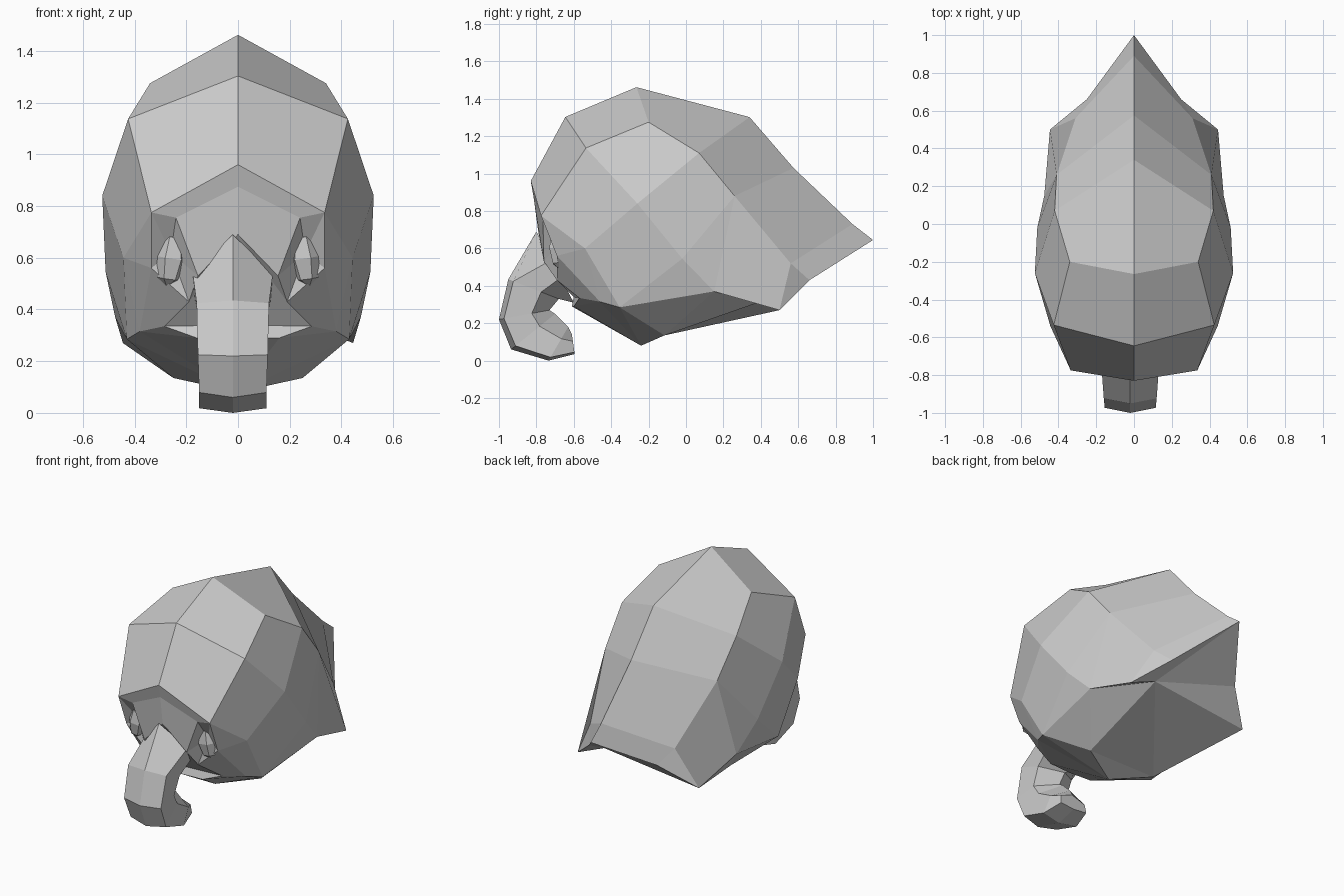
import bpy, bmesh

if "Cube" in bpy.data.objects:
    bpy.data.objects.remove(bpy.data.objects["Cube"])


def finish(bm, name):
    bmesh.ops.recalc_face_normals(bm, faces=bm.faces[:])
    me = bpy.data.meshes.new(name)
    bm.to_mesh(me)
    bm.free()
    ob = bpy.data.objects.new(name, me)
    bpy.context.collection.objects.link(ob)
    return ob


# Head: right half control points, mirrored (A crown line, B upper side, C lower side)
P = {
    "A0": (0, -.83, .96), "A1": (0, -.645, 1.303), "A2": (0, -.265, 1.462),
    "A3": (0, .34, 1.302), "A4": (0, .575, 1.03), "A5": (0, .89, .73), "T": (0, 1, .645),
    "B0": (.335, -.775, .775), "B1": (.425, -.535, 1.137), "B2": (.34, -.2, 1.275),
    "B3": (.42, .07, 1.11), "B4": (.41, .26, .88), "B5": (.31, .56, .52), "H": (.25, .66, .43),
    "C1": (.443, -.54, .6), "C2": (.525, -.26, .84), "C3": (.512, -.02, .545),
    "C4": (.475, .15, .37), "C5": (.445, .5, .27), "D": (.43, -.355, .285),
    # jaw
    "Q": (.25, -.115, .135), "P": (0, -.24, .08), "K": (.38, -.46, .315),
    "L": (.16, -.6, .29), "L0": (0, -.61, .29),
    # face and eye sockets
    "F0": (0, -.815, .875), "N": (0, -.79, .69), "Et": (.24, -.765, .755),
    "Ei": (.155, -.76, .53), "Eo": (.335, -.69, .56), "Ck": (.19, -.69, .43),
    "S": (.26, -.68, .62), "M": (.285, -.57, .335), "M0": (0, -.6, .34),
}
# Crown strip between the A and B rows
crown = [f"A{i} A{i+1} B{i+1} B{i}" for i in range(5)]
back_hem = ["A5 T H B5", "B5 H C5"]
sides = ["B0 B1 C2 C1", "B1 B2 B3 C2", "B3 B4 C3 C2", "B4 B5 C5 C4", "B4 C4 C3",
         "C1 C2 C3 D", "C3 C4 D", "C4 Q D"]
jaw = ["C1 D K", "D Q P", "D P K", "K P L", "L P L0", "M K L", "M M0 L0 L"]
face = ["A0 B0 Et F0", "F0 Et Ei N", "B0 C1 Eo", "C1 K Eo",
        "Eo K M Ck", "N Ei Ck", "N Ck M M0"]
# Eye socket: fan around the sunken point S
ring = ["Et", "B0", "Eo", "Ck", "Ei"]
socket = [f"S {a} {b}" for a, b in zip(ring, ring[1:] + ring[:1])]

bm = bmesh.new()
right, left = {}, {}
for k, (x, y, z) in P.items():
    right[k] = bm.verts.new((x, y, z))
    left[k] = bm.verts.new((-x, y, z)) if x else right[k]
for f in crown + back_hem + sides + jaw + face + socket:
    for side in (right, left):
        bm.faces.new([side[k] for k in f.split()])
# Hollow underside, fanned from a hub near the right back corner
hub = bm.verts.new((.25, .5, .35))
rim = [right[k] for k in ("Q", "C4", "C5", "H", "T")]
rim += [left[k] for k in ("H", "C5", "C4", "Q")] + [right["Q"]]
for a, b in zip(rim, rim[1:]):
    if a is left["C5"]:
        bm.faces.new((left["C5"], left["C4"], left["Q"]))
        bm.faces.new((hub, left["C5"], left["Q"]))
    elif a is not left["C4"]:
        bm.faces.new((hub, a, b))
bm.faces.new((right["Q"], left["Q"], right["P"]))
finish(bm, "head")

# Trunk: rings of (outer y, z, inner y, z, half width), curling under
RINGS = [(-.80, .69, -.6, .31, .155), (-.95, .435, -.68, .33, .14),
         (-1.0, .22, -.73, .27, .135), (-.935, .06, -.70, .25, .13),
         (-.735, 0, -.63, .18, .13), (-.595, .035, -.61, .14, .10)]
CX = -.02
bm = bmesh.new()
rings = []
for i, (oy, oz, iy, iz, w) in enumerate(RINGS):
    def at(x, t):
        return bm.verts.new((CX + x, oy + (iy - oy) * t, oz + (iz - oz) * t))
    t = .4 if i == 0 else .1
    rings.append([at(0, 0), at(w, t), at(w * .95, .65), at(0, 1), at(-w * .95, .65), at(-w, t)])
for r, s in zip(rings, rings[1:]):
    for j in range(6):
        k = (j + 1) % 6
        bm.faces.new((r[j], r[k], s[k], s[j]))
bm.faces.new(rings[0])
bm.faces.new(rings[-1])
finish(bm, "trunk")

# Eyes
for s, name in ((1, "eye_right"), (-1, "eye_left")):
    bpy.ops.mesh.primitive_uv_sphere_add(segments=6, ring_count=4, radius=1,
                                         location=(s * .26, -.68, .6))
    eye = bpy.context.object
    eye.name = name
    eye.scale = (.065, .055, .115)
    eye.rotation_euler = (0, -s * .15, s * .4)
